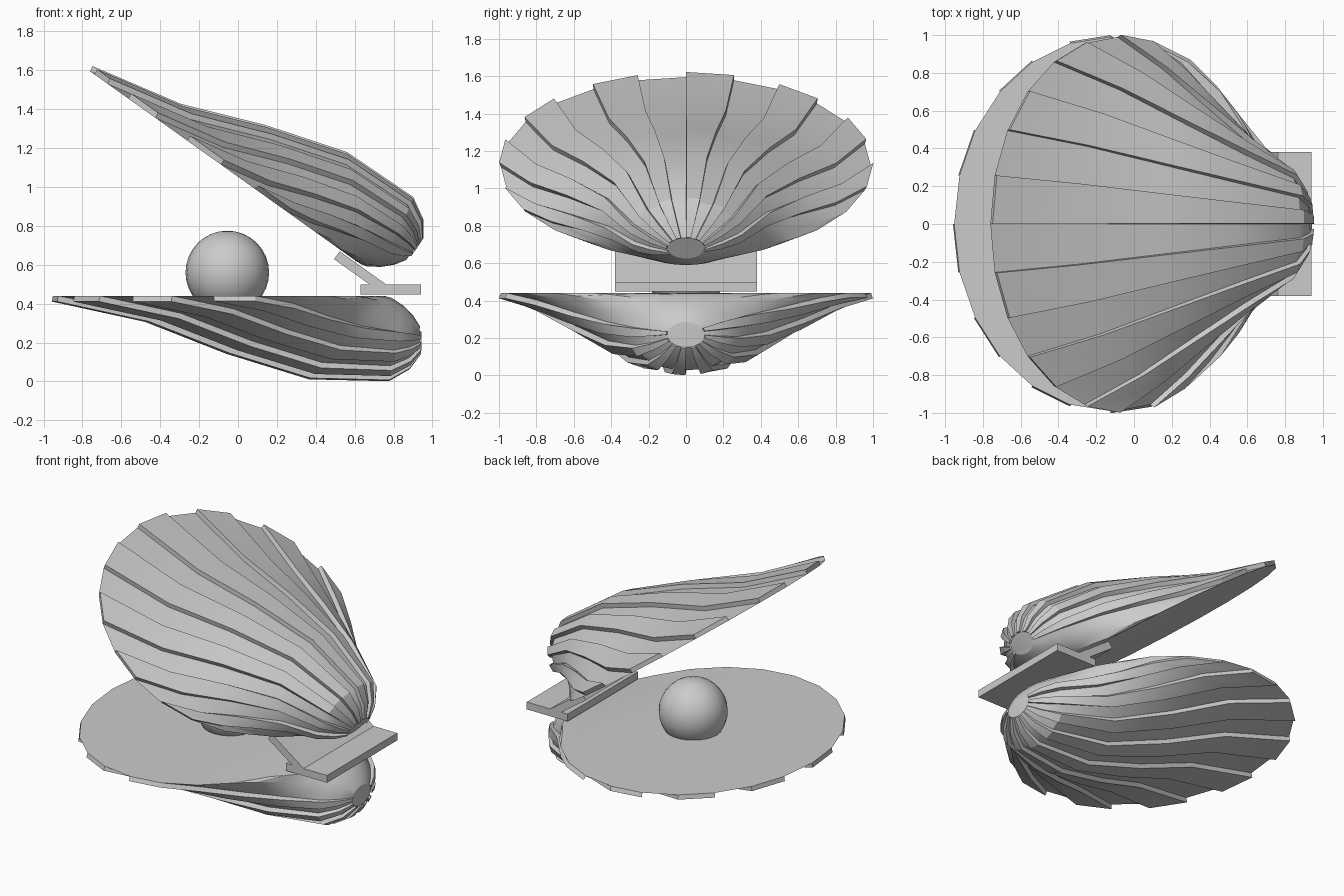
import bpy, bmesh
from math import sin, cos, pi, radians
from mathutils import Matrix, Vector

if "Cube" in bpy.data.objects:
    bpy.data.objects.remove(bpy.data.objects["Cube"])

SEG = 24
RIM_Z = 0.44
# rings from rim to umbo: outer/bottom x, z, hinge-side x, z, half width, rib height
RINGS = [(-0.952, 0.44, 0.70, 0.44, 0.99, 0.03),
         (-0.47, 0.335, 0.73, 0.44, 0.82, 0.03),
         (-0.05, 0.17, 0.76, 0.438, 0.62, 0.03),
         (0.37, 0.04, 0.79, 0.43, 0.43, 0.03),
         (0.77, 0.027, 0.85, 0.39, 0.28, 0.027),
         (0.87, 0.08, 0.90, 0.34, 0.185, 0.022),
         (0.933, 0.15, 0.935, 0.285, 0.1, 0.012)]
RIBS = (1, 3, 5, 7, -1, -3, -5, -7)
# pose of the opened upper half: flipped over and tilted back
UPPER = Matrix.Translation((0.27, 0, 1.40)) @ Matrix.Rotation(radians(35.5), 4, 'Y') @ Matrix.Rotation(pi, 4, 'X')


def finish(name, bm, pose=None):
    bmesh.ops.recalc_face_normals(bm, faces=bm.faces)
    if pose:
        bm.transform(pose)
    me = bpy.data.meshes.new(name)
    bm.to_mesh(me)
    bm.free()
    ob = bpy.data.objects.new(name, me)
    bpy.context.collection.objects.link(ob)
    bpy.ops.object.select_all(action='DESELECT')
    ob.select_set(True)
    bpy.context.view_layer.objects.active = ob
    bpy.ops.object.shade_smooth_by_angle(angle=radians(30))
    return ob


def shell(name, pose=None):
    bm = bmesh.new()
    rings, height = [], {}
    for bx, bz, tx, tz, w, h in RINGS:
        ring = []
        for i in range(SEG):
            a = 2 * pi * i / SEG
            f = (1 - cos(a)) / 2
            v = bm.verts.new((bx + (tx - bx) * f, w * sin(a), bz + (tz - bz) * f))
            ring.append(v)
        rings.append(ring)
    strips = {}
    for i in range(SEG):
        j = (i + 1) % SEG
        strips[i] = [bm.faces.new((p[i], p[j], q[j], q[i])) for p, q in zip(rings, rings[1:])]
    # flat inner face and umbo cap
    bm.faces.new(rings[0])
    bm.faces.new(rings[-1])
    bmesh.ops.recalc_face_normals(bm, faces=bm.faces)
    bm.normal_update()
    # raised alternate ribs
    for r in RIBS:
        i = r % SEG
        faces = strips[i]
        normals = [f.normal.copy() for f in faces]
        moves = []
        for k, ring in enumerate(rings):
            n = Vector()
            for m in normals[max(0, k - 1):k + 1]:
                n += m
            for v in (ring[i], ring[(i + 1) % SEG]):
                moves.append((v.co.copy(), n.normalized() * RINGS[k][5]))
        new = bmesh.ops.extrude_face_region(bm, geom=faces)['geom']
        for v in [g for g in new if isinstance(g, bmesh.types.BMVert)]:
            start, move = min(moves, key=lambda m: (m[0] - v.co).length)
            v.co = start + move
            v.co.z = min(v.co.z, RIM_Z)
        old = [f for f in faces if f.is_valid]
        if old:
            bmesh.ops.delete(bm, geom=old, context='FACES_ONLY')
    return finish(name, bm, pose)


def hinge(name, pose=None):
    bm = bmesh.new()
    bmesh.ops.create_cube(bm, size=1, matrix=Matrix.Translation((0.785, 0, 0.473))
                          @ Matrix.Diagonal((0.31, 0.76, 0.05, 1)))
    return finish(name, bm, pose)


# two shell halves and their hinge plates
shell("lower_shell")
shell("upper_shell", UPPER)
hinge("lower_hinge_plate")
hinge("upper_hinge_plate", UPPER)

# pearl
bm = bmesh.new()
bmesh.ops.create_uvsphere(bm, u_segments=24, v_segments=16, radius=0.215,
                          matrix=Matrix.Translation((-0.055, 0, 0.56)))
finish("pearl", bm)
